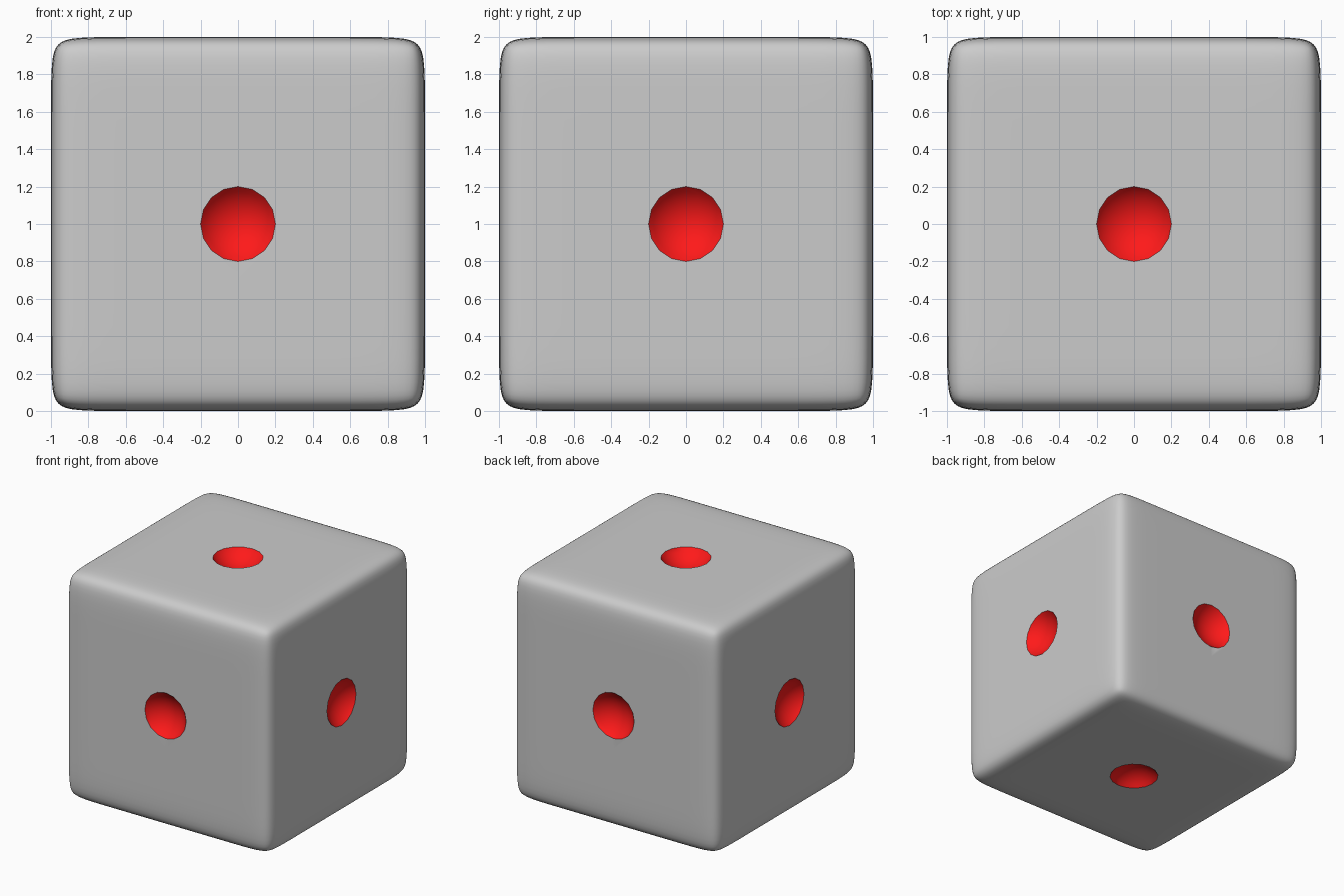
import bpy, bmesh, math
from mathutils import Vector

if "Cube" in bpy.data.objects:
    bpy.data.objects.remove(bpy.data.objects["Cube"])

LOOP = 0.76     # support loop position that softens the edges
PIP_R = 0.2     # pip opening radius
DEPTH = 0.1     # pip depth
BALL_R = (PIP_R ** 2 + DEPTH ** 2) / (2 * DEPTH)

red = bpy.data.materials.new("red")
red.diffuse_color = (1.0, 0.01, 0.01, 1)
red.use_nodes = True
red.node_tree.nodes["Principled BSDF"].inputs["Base Color"].default_value = red.diffuse_color
grey = bpy.data.materials.new("grey")


def make_object(bm, name, material):
    mesh = bpy.data.meshes.new(name)
    bm.to_mesh(mesh)
    bm.free()
    ob = bpy.data.objects.new(name, mesh)
    bpy.context.collection.objects.link(ob)
    if material:
        mesh.materials.append(material)
    for p in mesh.polygons:
        p.use_smooth = True
    return ob


# Body: cube with support loops, softened by subdivision
bm = bmesh.new()
bmesh.ops.create_cube(bm, size=2)
bmesh.ops.subdivide_edges(bm, edges=bm.edges[:], cuts=2, use_grid_fill=True)
for v in bm.verts:
    for i in range(3):
        if abs(v.co[i]) < 0.9:
            v.co[i] = math.copysign(LOOP, v.co[i])
    v.co.z += 1
body = make_object(bm, "cube_body", grey)
body.data.materials.clear()
body.data.materials.append(None)
body.data.materials.append(red)
sub = body.modifiers.new("soften", 'SUBSURF')
sub.levels = sub.render_levels = 3

# Pip cutters: one shallow bowl per face, facing outwards
bm = bmesh.new()
for d in [Vector(a) * s for a in ((1, 0, 0), (0, 1, 0), (0, 0, 1)) for s in (1, -1)]:
    turn = d.to_track_quat('Z', 'Y')
    rings = []
    for k in range(1, 8):
        t = math.asin(PIP_R / BALL_R) * k / 6
        r, h = BALL_R * math.sin(t), 1 - DEPTH + BALL_R * (1 - math.cos(t))
        rings.append([bm.verts.new(turn @ Vector((r * math.cos(a), r * math.sin(a), h)) + Vector((0, 0, 1)))
                      for a in [math.tau * j / 16 for j in range(16)]])
    base = bm.verts.new(d * (1 - DEPTH) + Vector((0, 0, 1)))
    for j in range(16):
        n = (j + 1) % 16
        bm.faces.new((base, rings[0][n], rings[0][j]))
        for lo, hi in zip(rings, rings[1:]):
            bm.faces.new((lo[j], lo[n], hi[n], hi[j]))
    bm.faces.new(rings[-1])
bmesh.ops.recalc_face_normals(bm, faces=bm.faces[:])
cutter = make_object(bm, "pip_cutter", red)
cutter.hide_render = True
cutter.hide_viewport = False

# Carve the pips, keeping the red of the cutter
cut = body.modifiers.new("pips", 'BOOLEAN')
cut.operation = 'DIFFERENCE'
cut.solver = 'EXACT'
cut.material_mode = 'TRANSFER'
cut.object = cutter
bpy.context.view_layer.objects.active = body
body.select_set(True)
cutter.select_set(False)
for m in ("soften", "pips"):
    bpy.ops.object.modifier_apply(modifier=m)
bpy.data.objects.remove(cutter)
bpy.data.materials.remove(grey)
bpy.ops.object.shade_smooth_by_angle(angle=math.radians(30))
